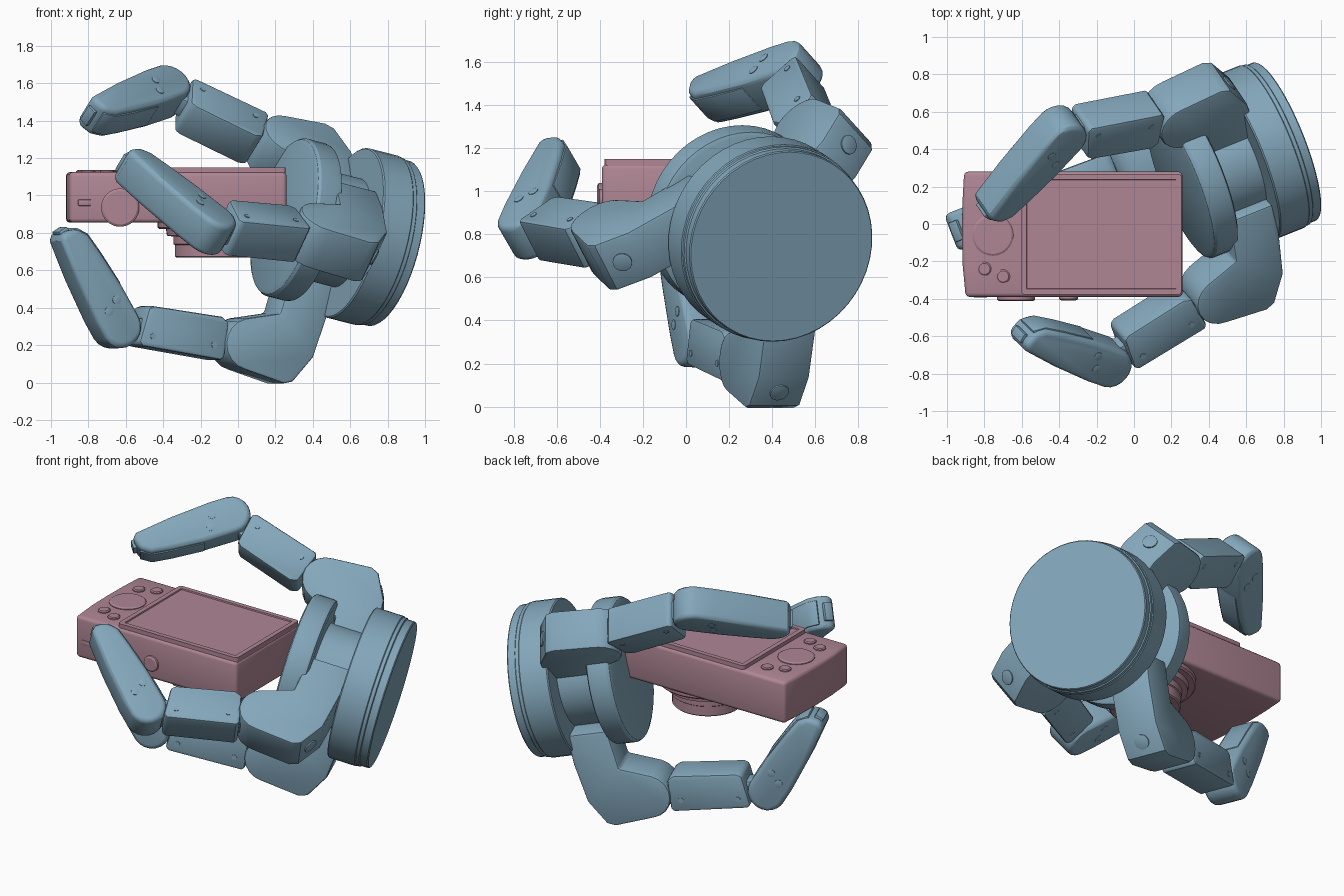
import bpy, bmesh, math
from mathutils import Vector, Matrix

if "Cube" in bpy.data.objects:
    bpy.data.objects.remove(bpy.data.objects["Cube"])

V = Vector


def material(name, rgb):
    m = bpy.data.materials.new(name)
    m.diffuse_color = (*rgb, 1)
    m.use_nodes = True
    m.node_tree.nodes["Principled BSDF"].inputs["Base Color"].default_value = m.diffuse_color
    return m


STEEL = material("steel_blue", (0.23, 0.39, 0.50))
ROSE = material("rose", (0.43, 0.24, 0.30))


def finish(name, bm, mat, matrix=None, bevel=0.0, segs=2):
    bmesh.ops.recalc_face_normals(bm, faces=bm.faces)
    if bevel:
        sharp = [e for e in bm.edges if e.calc_face_angle(0) > math.radians(40)]
        bmesh.ops.bevel(bm, geom=sharp, offset=bevel, segments=segs, profile=0.5,
                        affect='EDGES', clamp_overlap=True)
    if matrix:
        bm.transform(matrix)
    bmesh.ops.recalc_face_normals(bm, faces=bm.faces)
    me = bpy.data.meshes.new(name)
    bm.to_mesh(me)
    bm.free()
    me.materials.append(mat)
    ob = bpy.data.objects.new(name, me)
    bpy.context.collection.objects.link(ob)
    return ob


def frame(origin, ex, ey, ez):
    """Matrix with the given axes as columns."""
    m = Matrix((ex, ey, ez)).transposed().to_4x4()
    m.translation = origin
    return m


def prism(name, pts, lo, hi, mat, matrix=None, bevel=0.0, segs=2):
    """Extrude a 2D outline from lo to hi along local z."""
    bm = bmesh.new()
    f = bm.faces.new([bm.verts.new((x, y, lo)) for x, y in pts])
    g = bmesh.ops.extrude_face_region(bm, geom=[f])
    bmesh.ops.translate(bm, vec=(0, 0, hi - lo),
                        verts=[v for v in g["geom"] if isinstance(v, bmesh.types.BMVert)])
    return finish(name, bm, mat, matrix, bevel, segs)


def lathe(name, prof, mat, centre, axis, n=48):
    """Closed turned solid; prof holds (radius, height) pairs along the axis."""
    bm = bmesh.new()
    rings = [[bm.verts.new((r * math.cos(2 * math.pi * i / n), r * math.sin(2 * math.pi * i / n), h))
              for i in range(n)] for r, h in prof]
    for a, b in zip(rings, rings[1:]):
        for i in range(n):
            bm.faces.new((a[i], a[(i + 1) % n], b[(i + 1) % n], b[i]))
    bm.faces.new(rings[0])
    bm.faces.new(rings[-1])
    rot = V(axis).to_track_quat('Z', 'Y').to_matrix().to_4x4()
    return finish(name, bm, mat, Matrix.Translation(centre) @ rot)


def rect(x0, x1, y0, y1):
    return [(x0, y0), (x1, y0), (x1, y1), (x0, y1)]


def arc(cx, cy, r, a0, a1, n=8):
    return [(cx + r * math.cos(math.radians(a0 + (a1 - a0) * i / n)),
             cy + r * math.sin(math.radians(a0 + (a1 - a0) * i / n))) for i in range(n + 1)]


# ---- wrist base and palm, turned around the hand axis
N = V((0.9, 0.36, -0.23)).normalized()
C = V((0.808, 0.442, 0.743))
lathe("wrist_base", [(0.45, 0), (0.455, 0.006), (0.455, 0.05), (0.462, 0.055), (0.462, 0.075),
                     (0.467, 0.08), (0.467, 0.245), (0.46, 0.252)], STEEL, C, -N)
lathe("palm_hub", [(0.30, 0.24), (0.30, 0.48)], STEEL, C, -N, 32)
lathe("palm_plate", [(0.41, 0.475), (0.43, 0.485), (0.435, 0.505), (0.435, 0.605), (0.425, 0.62),
                     (0.40, 0.63)], STEEL, C, -N)

# ---- fingers: (joint, elbow, tip, sideways axis, outward axis)
FINGERS = {
    "lower": ((0.02, 0.32, 0.205), (-0.65, 0.07, 0.30), (-0.93, -0.03, 0.79),
              (-0.37, 0.93, 0), (-0.21, -0.085, -0.973)),
    "front": ((0.42, -0.36, 0.78), (-0.15, -0.73, 0.825), (-0.62, -0.58, 1.19),
              (0.38, -0.42, 0.82), (0.20, -0.825, -0.515)),
    "upper": ((0.22, 0.59, 1.245), (-0.39, 0.49, 1.55), (-0.80, 0.06, 1.42),
              (-0.416, 0.61, -0.674), (-0.103, 0.703, 0.699)),
}
KNUCKLE = arc(0, 0, 0.14, 90, -65) + [(-0.13, -0.2), (-0.15, -0.45), (-0.4, -0.45), (-0.4, -0.26),
                                      (-0.37, -0.015), (-0.285, 0.138), (-0.235, 0.16)]
DISTAL = arc(0, -0.005, 0.115, 265, 90, 10) + [(0.2, 0.112), (0.4, 0.10), (0.52, 0.088), (0.58, 0.05),
                                               (0.605, -0.03), (0.57, -0.062), (0.35, -0.095), (0.1, -0.118)]

for label, data in FINGERS.items():
    J1, J2, TIP, W, R = (V(d) for d in data)
    W.normalize()
    # knuckle housing reaching back into the base, with a flush oval plug
    prism(label + "_knuckle", KNUCKLE, -0.128, 0.128, STEEL, frame(J1, -N, R, W), 0.014)
    plug = J1 + N * 0.33 + R * 0.066
    lathe(label + "_knuckle_plug", [(0.045, -0.03), (0.045, 0.003), (0.04, 0.005)], STEEL, plug,
          (N * 0.153 + R * 0.085).normalized(), 20)

    # proximal link: slim neck plus a chamfered shell
    ex = J2 - J1
    length = ex.length
    ex.normalize()
    ey = W.cross(ex).normalized()
    if ey.dot(R) > 0:
        ey = -ey
    m = frame(J1, ex, ey, W)
    prism(label + "_link_neck", rect(-0.02, length, -0.065, 0.06), -0.06, 0.06, STEEL, m, 0.015)
    prism(label + "_link_shell", [(0.13, -0.09), (0.15, -0.105), (length - 0.12, -0.09), (length - 0.10, -0.07),
                                  (length - 0.13, 0.115), (length - 0.16, 0.13), (0.17, 0.125), (0.13, 0.10)],
          -0.112, 0.112, STEEL, m, 0.014)
    for s in (-1, 1):
        for px in (0.2, length - 0.17):
            lathe(label + "_link_screw", [(0.016, 0), (0.016, 0.004)], STEEL,
                  m @ V((px, -0.03, s * 0.112)), W * s, 12)

    # distal link: tapered fingertip with a grip pad, pins and nail
    dx = (TIP - J2).normalized()
    dy = W.cross(dx).normalized()
    if dy.dot(J1 - J2) < 0:
        dy = -dy
    m = frame(J2, dx, dy, dx.cross(dy).normalized())
    prism(label + "_fingertip", DISTAL, -0.105, 0.105, STEEL, m, 0.03, 3)
    prism(label + "_grip_pad", [(0.2, 0.09), (0.2, 0.118), (0.4, 0.108), (0.52, 0.096), (0.585, 0.055), (0.56, 0.03)],
          -0.075, 0.075, STEEL, m, 0.006)
    prism(label + "_nail", rect(0.585, 0.612, -0.035, 0.02), -0.055, 0.055, STEEL, m, 0.006)
    for s in (-1, 1):
        for px, py in ((0.11, -0.03), (0.14, 0.04)):
            lathe(label + "_fingertip_pin", [(0.024, 0), (0.024, 0.005), (0.016, 0.007)], STEEL,
                  m @ V((px, py, s * 0.103)), m.to_3x3() @ V((0, 0, s)), 16)

# ---- compact camera lying lens-down
prism("camera_body", [(-0.908, 0.28), (-0.917, 0.12), (-0.92, -0.05), (-0.916, -0.22), (-0.90, -0.39),
                      (0.26, -0.39), (0.26, 0.28)], 0.855, 1.125, ROSE, None, 0.022, 3)

# raised screen panel with an inset display
bm = bmesh.new()
bmesh.ops.create_cube(bm, size=1)
bm.transform(Matrix.Translation((-0.175, -0.055, 1.122)) @ Matrix.Diagonal((0.86, 0.645, 0.055, 1)))
corners = [e for e in bm.edges if abs(e.verts[0].co.z - e.verts[1].co.z) > 0.01]
bmesh.ops.bevel(bm, geom=corners, offset=0.02, segments=3, profile=0.5, affect='EDGES')
for thick, depth in ((0.012, 0.0), (0.018, 0.0), (0.006, -0.008)):
    bm.normal_update()
    top = max((f for f in bm.faces if f.normal.z > 0.9), key=lambda f: f.calc_area())
    bmesh.ops.inset_region(bm, faces=[top], thickness=thick, depth=depth)
finish("camera_screen", bm, ROSE)

# rear controls
lathe("camera_pad_dial", [(0.11, 1.11), (0.11, 1.13), (0.10, 1.136)], ROSE, (-0.755, -0.06, 0), (0, 0, 1))
for x, y in ((-0.8, -0.24), (-0.7, -0.28), (-0.8, 0.12), (-0.7, 0.16)):
    lathe("camera_button", [(0.037, 1.11), (0.037, 1.132), (0.03, 1.137)], ROSE, (x, y, 0), (0, 0, 1), 20)

# edge controls on the front-facing side, and the strap slot
FRONT = (0, -1, 0)
lathe("camera_mode_dial", [(0.102, 0.37), (0.102, 0.405), (0.09, 0.413)], ROSE, (-0.63, 0, 0.935), FRONT, 40)
lathe("camera_shutter", [(0.05, 0.37), (0.05, 0.402), (0.04, 0.408)], ROSE, (-0.35, 0, 0.96), FRONT, 24)
prism("camera_side_slot", rect(-0.855, -0.785, 0.945, 0.978), 0.38, 0.394, ROSE,
      Matrix(((1, 0, 0, 0), (0, 0, -1, 0), (0, 1, 0, 0), (0, 0, 0, 1))), 0.004)

# stepped lens barrel with recessed glass, pointing down
lathe("camera_lens", [(0.305, -0.88), (0.305, -0.83), (0.295, -0.82), (0.26, -0.82), (0.255, -0.785), (0.22, -0.78),
                      (0.22, -0.74), (0.213, -0.735), (0.213, -0.675), (0.205, -0.668), (0.17, -0.668),
                      (0.15, -0.69), (0.09, -0.70)], ROSE, (-0.125, -0.05, 0), (0, 0, -1))

# smooth shading with crisp edges
for ob in bpy.context.collection.objects:
    ob.select_set(True)
    bpy.context.view_layer.objects.active = ob
bpy.ops.object.shade_smooth_by_angle(angle=math.radians(30))
